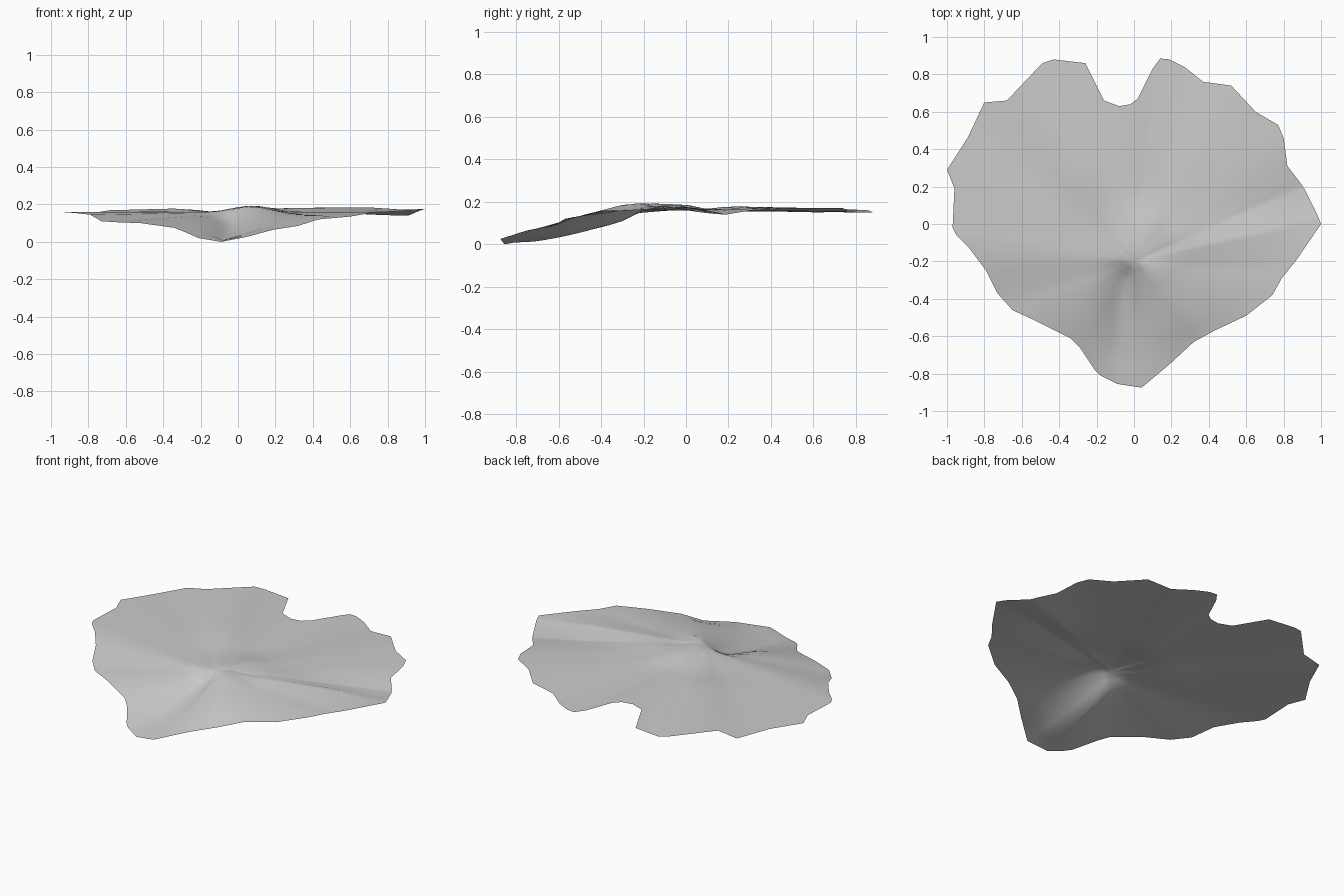
import bpy
import bmesh
import math
from mathutils import Vector

cube = bpy.data.objects.get("Cube")
if cube:
    bpy.data.objects.remove(cube, do_unlink=True)

# Leaf rim, counterclockwise from the +x tip, in hundredths
RIM = [
    (100, 0, 17.5), (98, 5, 17), (91, 19, 14), (89, 22, 14.5), (82, 31, 16),
    (80, 46, 17), (77, 53, 17), (65, 60, 17), (52, 74, 17), (37, 76, 15.5),
    (27, 84, 15), (19, 88, 15), (14, 88.5, 15), (10, 83, 15), (2, 67, 16),
    (-2, 64, 16), (-8, 63, 16), (-16, 66, 16), (-26, 86, 15), (-43, 88, 15),
    (-49, 86, 16), (-68, 66, 17), (-80, 65, 15), (-89, 46, 16), (-100, 29, 16),
    (-96, 19, 16), (-97, -2, 16), (-95, -6, 16), (-88, -13, 15.5),
    (-79, -25, 14.5), (-73, -37, 11), (-65, -46, 10.5), (-52, -52, 10),
    (-34, -61, 7.5), (-29, -66, 5.5), (-21, -78, 2), (-18, -81, 1.5),
    (-9, -85.5, 0), (4, -87.5, 2.5), (19, -75, 6.5), (32, -63, 8.5),
    (43, -57, 12), (60, -49, 13.5), (74, -38, 16), (79, -29, 16), (87, -19, 16.5),
]
HUB = Vector((0, -0.2, 0.16))
RINGS = 14


def near_segment(point, start, end, width):
    """Smooth falloff around a line segment seen from above."""
    along = end - start
    t = max(0, min(1, (point - start).dot(along) / along.length_squared))
    return math.exp(-((point - start - along * t).length / width) ** 2)


# Veins and folds: start, end, width, height
FOLDS = [
    (Vector((-0.06, -0.72)), Vector((-0.05, -0.3)), 0.09, -0.035),
    (Vector((0.22, -0.55)), Vector((0.1, -0.3)), 0.11, 0.035),
    (Vector((0.03, -0.15)), Vector((0.06, -0.02)), 0.11, 0.028),
    (Vector((0.25, -0.1)), Vector((0.72, -0.02)), 0.09, 0.02),
    (Vector((-0.3, 0.25)), Vector((-0.5, 0.65)), 0.14, 0.015),
]


def blade_point(rim, t):
    """Blend from hub to rim, then press the folds into the blade."""
    point = HUB.lerp(rim, t)
    fade = 1 - t ** 4
    for start, end, width, height in FOLDS:
        point.z += fade * height * near_segment(point.xy, start, end, width)
    return point


# Leaf blade: rings of faces spreading from the hub
rim_points = [Vector(p) / 100 for p in RIM]
bm = bmesh.new()
centre = bm.verts.new(blade_point(rim_points[0], 0))
rings = [[bm.verts.new(blade_point(p, k / RINGS)) for p in rim_points]
         for k in range(1, RINGS + 1)]
count = len(rim_points)
for i in range(count):
    j = (i + 1) % count
    bm.faces.new((centre, rings[0][i], rings[0][j]))
    for inner, outer in zip(rings, rings[1:]):
        bm.faces.new((inner[i], outer[i], outer[j], inner[j]))

mesh = bpy.data.meshes.new("leaf_blade")
bm.to_mesh(mesh)
bm.free()
mesh.shade_smooth()

# Single pale grey leaf colour
grey = bpy.data.materials.new("pale_grey")
grey.use_nodes = True
colour = (0.6, 0.6, 0.6, 1)
grey.diffuse_color = colour
grey.node_tree.nodes["Principled BSDF"].inputs["Base Color"].default_value = colour
mesh.materials.append(grey)

leaf = bpy.data.objects.new("leaf_blade", mesh)
bpy.context.collection.objects.link(leaf)
